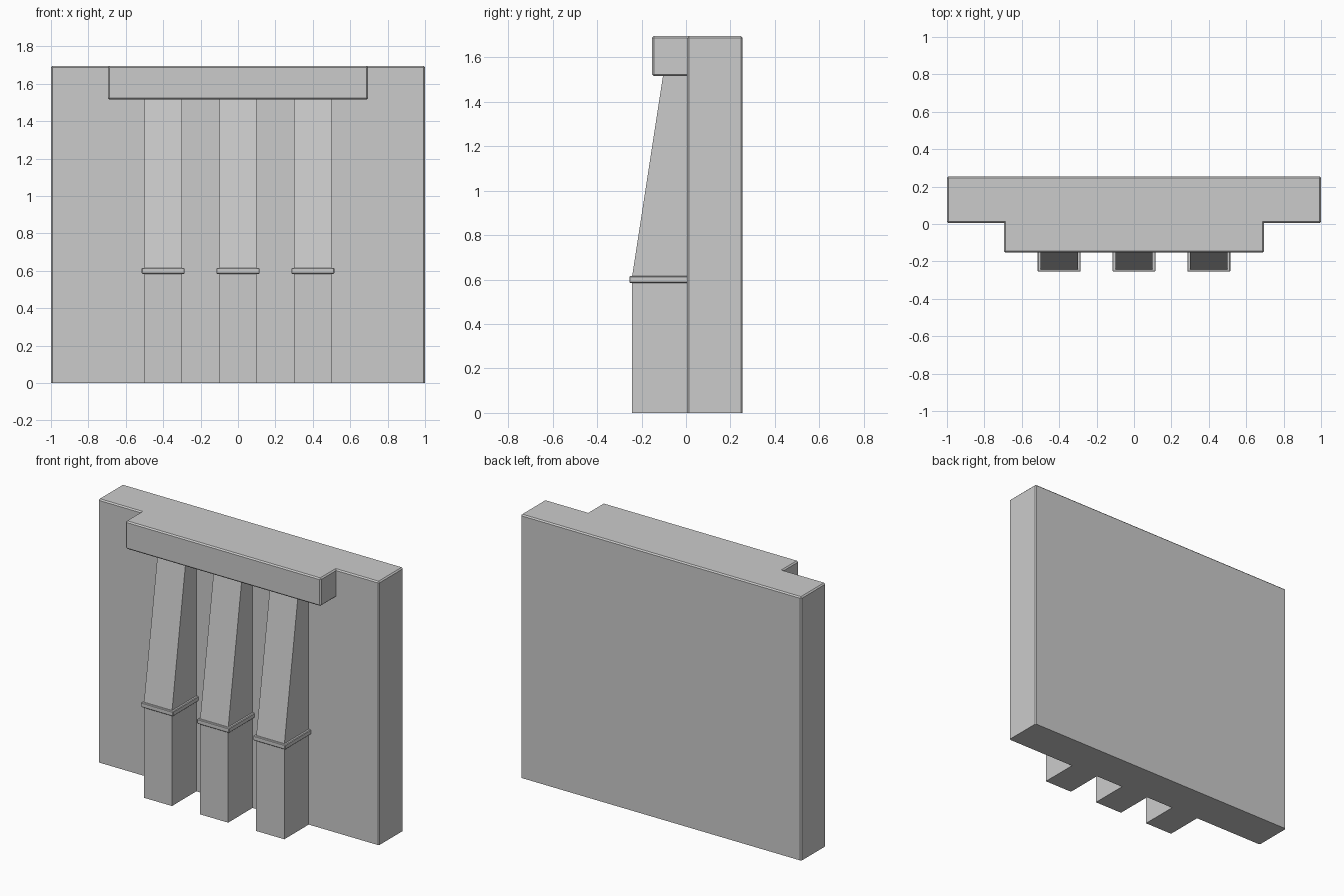
import bpy, bmesh

if "Cube" in bpy.data.objects:
    bpy.data.objects.remove(bpy.data.objects["Cube"])

TOP = 1.695
WALL_FRONT = 0.005


def make_object(name, bm):
    bmesh.ops.recalc_face_normals(bm, faces=bm.faces[:])
    mesh = bpy.data.meshes.new(name)
    bm.to_mesh(mesh)
    bm.free()
    obj = bpy.data.objects.new(name, mesh)
    bpy.context.collection.objects.link(obj)
    return obj


def box(name, lo, hi, bevel=0, pick=None):
    """Box between two corners; bevels the edges whose midpoint passes pick()."""
    bm = bmesh.new()
    bmesh.ops.create_cube(bm, size=1)
    for v in bm.verts:
        v.co = [lo[i] + (v.co[i] + 0.5) * (hi[i] - lo[i]) for i in range(3)]
    if bevel:
        edges = [e for e in bm.edges if pick((e.verts[0].co + e.verts[1].co) / 2)]
        bmesh.ops.bevel(bm, geom=edges, offset=bevel, segments=1,
                        affect='EDGES', profile=0.5)
    return make_object(name, bm)


def side_profile(name, points, x, width):
    """Extrudes a (y, z) outline along x."""
    bm = bmesh.new()
    face = bm.faces.new([bm.verts.new((x - width / 2, y, z)) for y, z in points])
    new = bmesh.ops.extrude_face_region(bm, geom=[face])['geom']
    verts = [g for g in new if isinstance(g, bmesh.types.BMVert)]
    bmesh.ops.translate(bm, verts=verts, vec=(width, 0, 0))
    return make_object(name, bm)


# Wall slab with chamfered top and corners, square at the ground
wall = box("wall", (-1, WALL_FRONT, 0), (1, 0.255, TOP), 0.008, lambda m: m.z > 0.01)

# Overhanging ledge, merged into the wall so their tops are one surface
ledge = box("ledge_cutter", (-0.695, -0.153, 1.515), (0.695, 0.12, TOP), 0.008,
            lambda m: m.y < 0.1)
union = wall.modifiers.new("ledge", 'BOOLEAN')
union.operation = 'UNION'
union.solver = 'EXACT'
union.object = ledge
bpy.context.view_layer.objects.active = wall
bpy.ops.object.modifier_apply(modifier=union.name)
bpy.data.objects.remove(ledge)

# Three buttresses, each straight below and leaning back above a collar
back = WALL_FRONT + 0.01
outline = [(back, 0), (-0.243, 0), (-0.243, 0.61), (-0.103, 1.52), (back, 1.52)]
for i, x in enumerate((-0.4, 0, 0.4), 1):
    side_profile(f"buttress_{i}", outline, x, 0.2)
    box(f"buttress_collar_{i}", (x - 0.115, -0.255, 0.584), (x + 0.115, back, 0.615),
        0.004, lambda m: m.y < 0)
